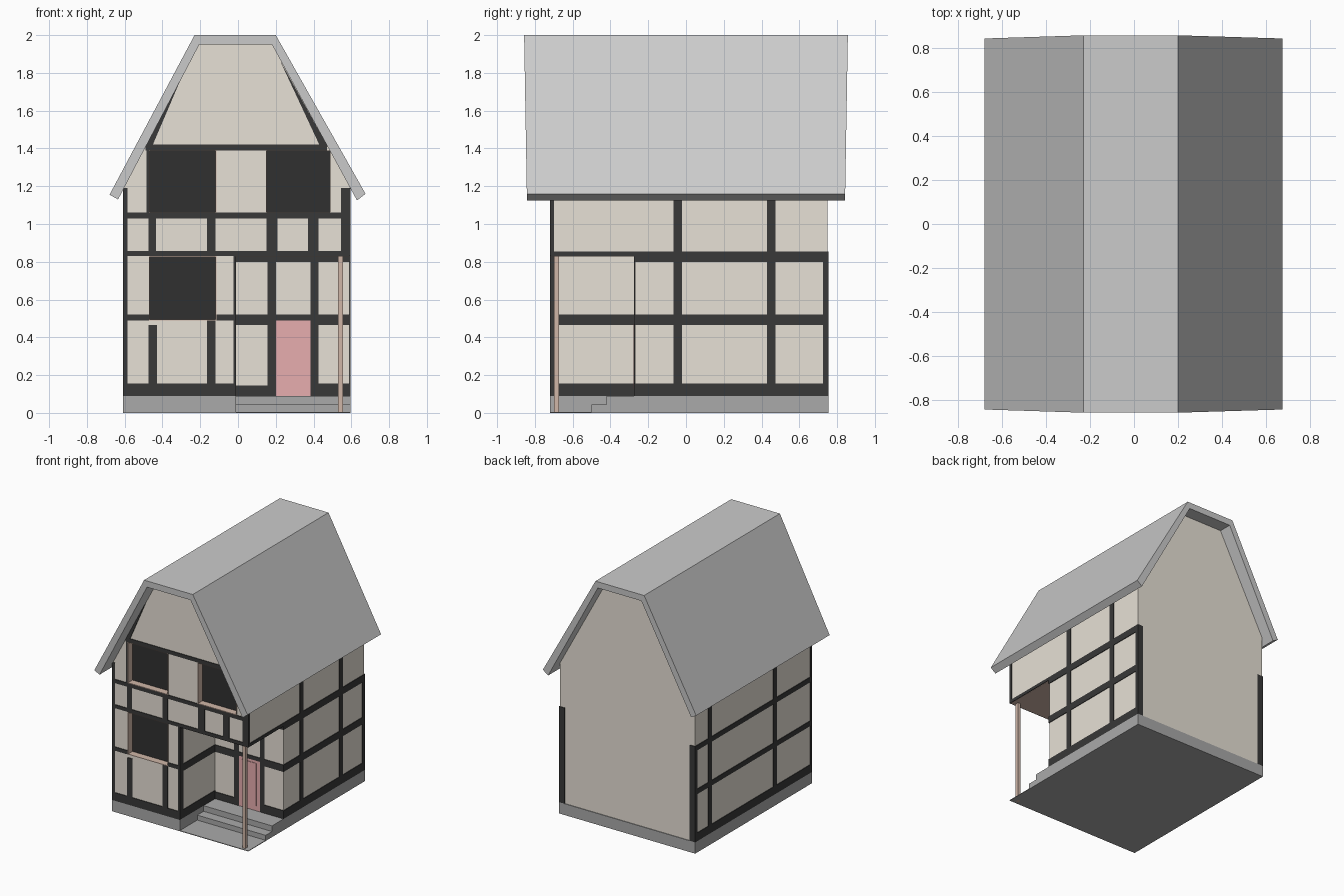
import bpy, bmesh

if "Cube" in bpy.data.objects:
    bpy.data.objects.remove(bpy.data.objects["Cube"])


def material(name, r, g, b):
    m = bpy.data.materials.new(name)
    m.diffuse_color = (r, g, b, 1)
    m.use_nodes = True
    m.node_tree.nodes["Principled BSDF"].inputs["Base Color"].default_value = m.diffuse_color
    return m


PLASTER = material("plaster", 0.80, 0.75, 0.67)
TIMBER = material("dark_timber", 0.04, 0.04, 0.04)
BLACK = material("window_dark", 0.03, 0.03, 0.03)
WOOD = material("brown_wood", 0.63, 0.47, 0.39)
RED = material("door_red", 0.80, 0.42, 0.43)
STONE = material("stone", 0.40, 0.40, 0.40)


def finish(name, bm, mat):
    bmesh.ops.recalc_face_normals(bm, faces=bm.faces)
    me = bpy.data.meshes.new(name)
    bm.to_mesh(me)
    bm.free()
    ob = bpy.data.objects.new(name, me)
    bpy.context.collection.objects.link(ob)
    if mat:
        me.materials.append(mat)
    return ob


def boxes(name, items, mat=None):
    """Boxes given as (x0, x1, y0, y1, z0, z1), in one object."""
    bm = bmesh.new()
    for x0, x1, y0, y1, z0, z1 in items:
        vs = bmesh.ops.create_cube(bm, size=1)["verts"]
        for v in vs:
            v.co = (x1 if v.co.x > 0 else x0, y1 if v.co.y > 0 else y0, z1 if v.co.z > 0 else z0)
    return finish(name, bm, mat)


def prism(name, pts, y0, y1, mat=None):
    """An x-z outline extruded along y."""
    bm = bmesh.new()
    f = bm.faces.new([bm.verts.new((x, y0, z)) for x, z in pts])
    g = bmesh.ops.extrude_face_region(bm, geom=[f])["geom"]
    for v in g:
        if isinstance(v, bmesh.types.BMVert):
            v.co.y = y1
    return finish(name, bm, mat)


# Main dimensions
XL, XR, YF, YB = -0.61, 0.595, -0.72, 0.755
T = 0.005                   # how far timbers stand proud of plaster
PX, PY, PZ = -0.015, -0.27, 0.835   # porch recess corner

# Plastered body with gable outline
body = prism("walls", [(XL + T, 0.09), (XR - T, 0.09), (XR - T, 1.20), (0.18, 1.95),
                       (-0.205, 1.95), (XL + T, 1.19)], YF + T, YB - T, PLASTER)

# Porch and window recesses
windows = [(-0.472, -0.115, 0.49, 0.83), (-0.472, -0.115, 1.06, 1.39), (0.147, 0.49, 1.06, 1.39)]
DEPTH = 0.06
cuts = [(PX, 0.8, -0.9, PY, 0.0, PZ)] + [(a, b, -0.9, YF + DEPTH, c, d) for a, b, c, d in windows]
for i, c in enumerate(cuts):
    cutter = boxes("cutter_%d" % i, [c])
    cutter.hide_render = True
    cutter.hide_set(True)
    mod = body.modifiers.new("recess", 'BOOLEAN')
    mod.operation, mod.solver, mod.object = 'DIFFERENCE', 'EXACT', cutter
# Bake the cuts, then drop the cutters
dg = bpy.context.evaluated_depsgraph_get()
mesh = bpy.data.meshes.new_from_object(body.evaluated_get(dg))
body.modifiers.clear()
body.data = mesh
for ob in [o for o in bpy.data.objects if o.name.startswith("cutter")]:
    bpy.data.objects.remove(ob)

# Window panes, jambs and sills
for i, (a, b, c, d) in enumerate(windows):
    y1 = YF + DEPTH
    boxes("window_pane_%d" % i, [(a, b, y1 - 0.004, y1 + 0.002, c, d)], BLACK)
    boxes("window_frame_%d" % i, [(a, a + 0.004, YF, y1, c, d), (b - 0.004, b, YF, y1, c, d),
                                  (a, b, YF, y1, c, c + 0.004), (a, b, YF, y1, d - 0.004, d)], WOOD)

# Front timbers as (x0, x1, z0, z1)
front = [(XL, PX + T, 0.09, 0.155), (XL, -0.585, 0.155, 1.19), (-0.475, -0.43, 0.155, 0.465),
         (-0.165, -0.12, 0.155, 0.49), (XL, -0.472, 0.49, 0.52), (-0.115, PX, 0.49, 0.52),
         (-0.025, PX + T, 0.155, 0.83), (XL, XR, 0.83, 0.858), (XL, XR, 1.03, 1.06),
         (-0.475, -0.435, 0.858, 1.03), (-0.165, -0.12, 0.858, 1.03), (0.15, 0.21, 0.858, 1.03),
         (0.37, 0.425, 0.858, 1.03), (0.545, XR, 0.858, 1.19), (-0.49, 0.47, 1.39, 1.42),
         (-0.484, -0.472, 1.06, 1.39)]
boxes("front_timbers", [(a, b, YF, YF + 0.02, c, d) for a, b, c, d in front], TIMBER)
prism("gable_timber_left", [(-0.49, 1.41), (-0.455, 1.41), (-0.28, 1.82)], YF, YF + 0.02, TIMBER)
prism("gable_timber_right", [(0.475, 1.41), (0.435, 1.41), (0.22, 1.87)], YF, YF + 0.02, TIMBER)

# Right side timbers as (y0, y1, z0, z1)
right = [(PY, YB, 0.09, 0.155), (PY, YB, 0.465, 0.52), (PY, YB, 0.80, 0.855),
         (YF, PY, 0.83, 0.855), (-0.065, -0.02, 0.09, 1.19), (0.43, 0.475, 0.09, 1.19),
         (0.725, YB, 0.09, 0.855)]
boxes("right_timbers", [(XR - 0.02, XR, a, b, c, d) for a, b, c, d in right], TIMBER)

# Left side timbers
left = [(YF, YB, 0.09, 0.155), (YF, YB, 0.465, 0.505), (YF, YB, 0.815, 0.855),
        (-0.275, -0.235, 0.09, 1.18), (0.545, 0.585, 0.09, 1.18)]
boxes("left_timbers", [(XL, XL + 0.02, a, b, c, d) for a, b, c, d in left], TIMBER)

# Back corner posts
boxes("back_posts", [(XL, XL + 0.05, YB - 0.03, YB, 0.09, 0.855),
                     (XR - 0.05, XR, YB - 0.03, YB, 0.09, 0.855)], TIMBER)

# Porch back wall and side wall timbers
porch = [(PX, 0.20, 0.09, 0.145), (0.385, XR, 0.09, 0.155), (PX, 0.20, 0.465, 0.52),
         (0.20, 0.385, 0.49, 0.52), (0.385, XR, 0.465, 0.52), (PX, XR, 0.80, 0.83),
         (0.155, 0.20, 0.09, 0.83), (0.385, 0.425, 0.09, 0.83)]
boxes("porch_back_timbers", [(a, b, PY - T, PY + 0.01, c, d) for a, b, c, d in porch], TIMBER)
side = [(YF, -0.675, 0.09, 0.83), (YF, PY, 0.09, 0.155), (YF, PY, 0.465, 0.52)]
boxes("porch_side_timbers", [(PX - 0.01, PX + T, a, b, c, d) for a, b, c, d in side], TIMBER)

# Porch ceiling and post
boxes("porch_ceiling", [(PX, XR - T, YF + T, PY, 0.829, PZ + 0.001)], WOOD)
boxes("porch_post", [(0.53, 0.555, -0.70, -0.672, 0.0, 0.83)], WOOD)

# Door with raised panel
boxes("door", [(0.20, 0.385, PY - 0.004, PY + 0.01, 0.09, 0.49)], RED)
boxes("door_panel", [(0.225, 0.355, PY - 0.008, PY, 0.13, 0.47)], RED)

# Stone base, steps and porch floor
boxes("foundation", [(XL, XR, PY, YB, 0, 0.09), (XL, PX + T, YF, PY, 0, 0.09)], STONE)
boxes("porch_steps", [(PX + T, XR, -0.42, PY, 0, 0.09), (PX + T, XR, -0.50, -0.42, 0, 0.045)], STONE)
boxes("porch_floor", [(PX + T, XR, YF, -0.50, 0, 0.005)], STONE)

# Roof shell, its ends leaning out slightly toward the ridge
roof = prism("roof", [(-0.68, 1.155), (-0.23, 2.0), (0.20, 2.0), (0.675, 1.16), (0.63, 1.125),
                      (0.18, 1.95), (-0.205, 1.95), (-0.635, 1.13)], -1, 1)
for v in roof.data.vertices:
    v.co.y *= 0.842 + 0.015 * (v.co.z - 1.125) / 0.875
